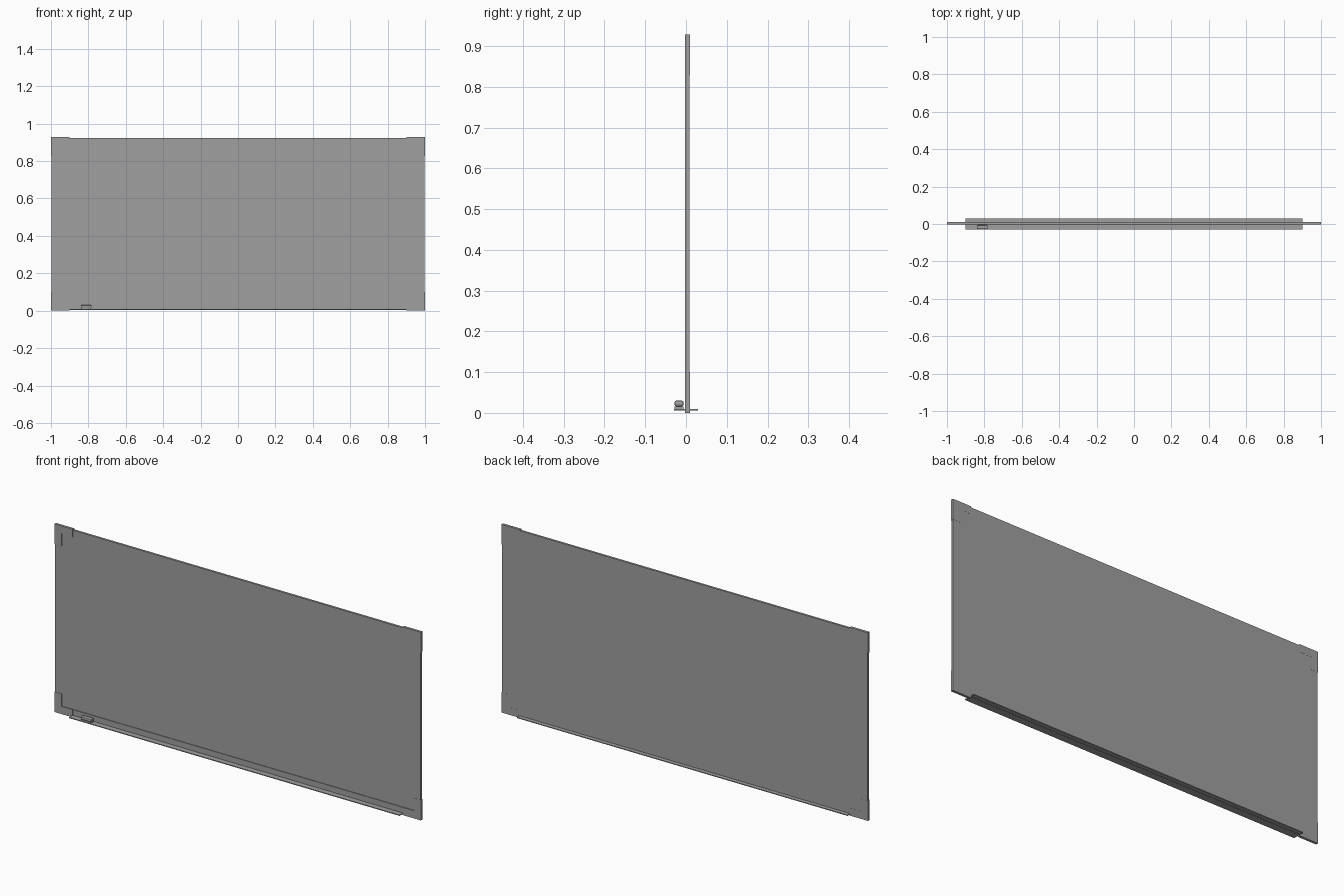
import bpy
import bmesh

cube = bpy.data.objects.get("Cube")
if cube:
    bpy.data.objects.remove(cube, do_unlink=True)

grey = bpy.data.materials.new("mid_grey")
grey.use_nodes = True
COLOUR = (0.35, 0.35, 0.35, 1)
grey.diffuse_color = COLOUR
grey.node_tree.nodes["Principled BSDF"].inputs["Base Color"].default_value = COLOUR


def prism(name, outline, y0, y1, bevel=0):
    """Extrude an x-z outline from y0 to y1."""
    bm = bmesh.new()
    face = bm.faces.new([bm.verts.new((x, y0, z)) for x, z in outline])
    new = bmesh.ops.extrude_face_region(bm, geom=[face])["geom"]
    verts = [v for v in new if isinstance(v, bmesh.types.BMVert)]
    bmesh.ops.translate(bm, verts=verts, vec=(0, y1 - y0, 0))
    bmesh.ops.recalc_face_normals(bm, faces=bm.faces)
    mesh = bpy.data.meshes.new(name)
    bm.to_mesh(mesh)
    bm.free()
    mesh.materials.append(grey)
    obj = bpy.data.objects.new(name, mesh)
    bpy.context.collection.objects.link(obj)
    if bevel:
        mod = obj.modifiers.new("bevel", "BEVEL")
        mod.width, mod.segments = bevel, 2
    return obj


def box(name, x, y, z, bevel=0):
    outline = [(x[0], z[0]), (x[1], z[0]), (x[1], z[1]), (x[0], z[1])]
    return prism(name, outline, y[0], y[1], bevel)


H = 0.928           # overall height
RIM = 0.038         # frame width
ARM = 0.1           # corner cover length
FRONT, BACK = -0.002, 0.009

# Writing surface, set back from the frame
box("writing_board", (-0.97, 0.97), (0.001, BACK), (0.01, H - 0.01))

# Frame rails
box("top_rail", (-0.91, 0.91), (FRONT, BACK), (H - RIM, H - 0.005))
box("bottom_rail", (-0.91, 0.91), (FRONT, BACK), (0.005, RIM))
for side, s in (("left", 1), ("right", -1)):
    box(side + "_rail", sorted((s * 0.963, s * 0.998)), (FRONT, BACK),
        (ARM - 0.01, H - ARM + 0.01))
    # L-shaped corner covers, slightly larger than the rails
    for level, base, up in (("bottom", 0, 1), ("top", H, -1)):
        shape = [(0, 0), (ARM, 0), (ARM, RIM), (RIM, RIM), (RIM, ARM), (0, ARM)]
        prism(f"{level}_{side}_corner",
              [(s * (1 - a), base + up * b) for a, b in shape],
              FRONT - 0.001, BACK + 0.0005)

# Pen tray running through the bottom of the frame
box("pen_tray", (-0.902, 0.902), (-0.029, 0.029), (0.006, 0.01))

# Eraser resting on the tray: felt pad and rounded grip
box("eraser_pad", (-0.838, -0.785), (-0.028, -0.006), (0.01, 0.016))
box("eraser_grip", (-0.84, -0.783), (-0.028, -0.006), (0.016, 0.03), 0.004)
